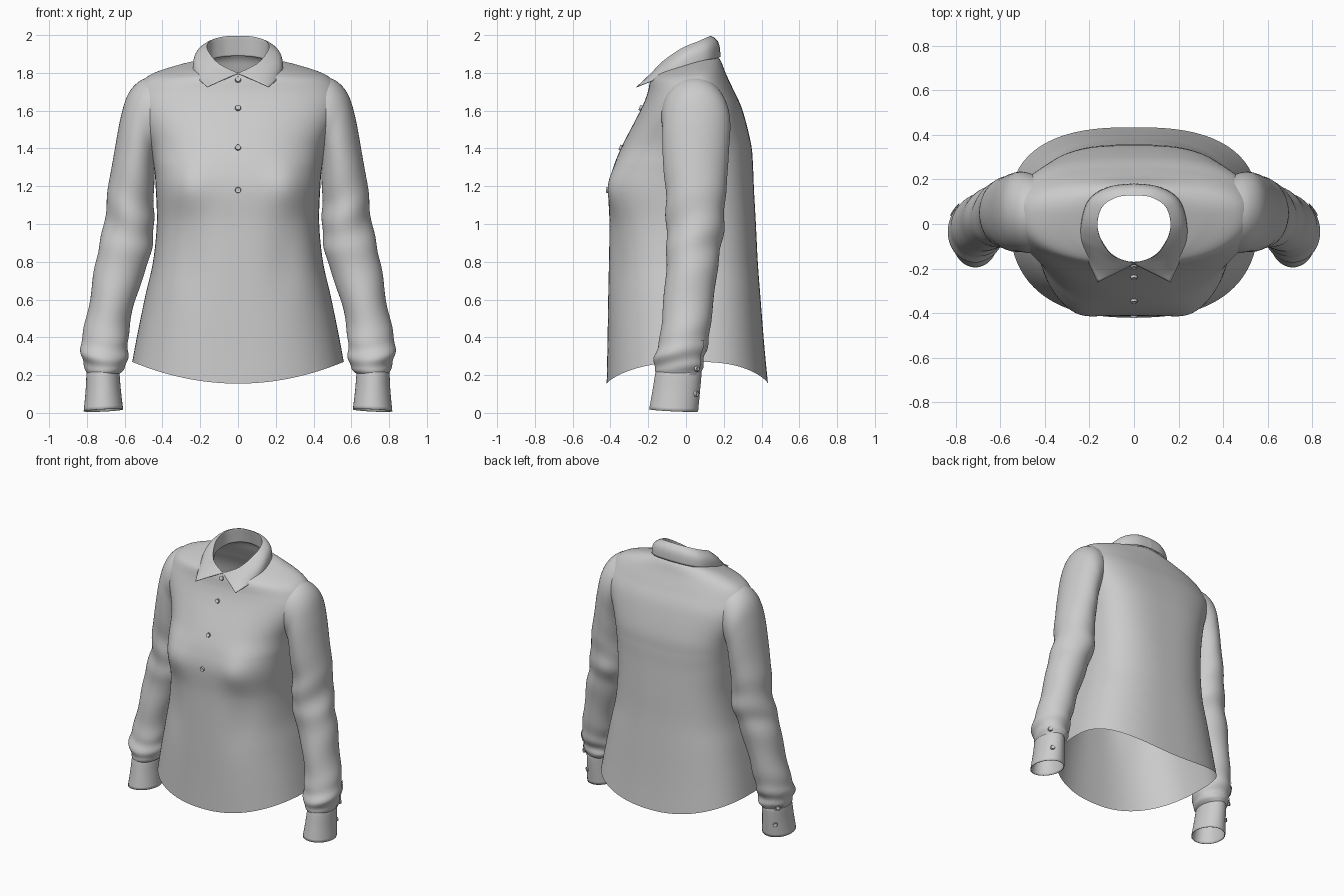
import bpy, bmesh
from math import sin, cos, pi, exp
from mathutils import Vector

if "Cube" in bpy.data.objects:
    bpy.data.objects.remove(bpy.data.objects["Cube"])


def interp(rows, v):
    """Catmull-Rom interpolation through rows of numbers, v in row units."""
    i = max(0, min(int(v), len(rows) - 2))
    t = v - i
    a, b, c, d = (rows[max(0, min(k, len(rows) - 1))] for k in range(i - 1, i + 3))
    return [0.5 * (2 * q + (r - p) * t + (2 * p - 5 * q + 4 * r - s) * t * t
                   + (3 * q - p - 3 * r + s) * t ** 3) for p, q, r, s in zip(a, b, c, d)]


def smooth(ob):
    bpy.ops.object.select_all(action='DESELECT')
    ob.select_set(True)
    bpy.context.view_layer.objects.active = ob
    bpy.ops.object.shade_smooth_by_angle(angle=0.9)


def sheet(name, fn, us, vs, closed=False, mirror=False, thick=0, cut=None):
    """Quad grid from fn(u, v); optional mirror, thickness and face removal."""
    bm = bmesh.new()
    g = [[bm.verts.new(fn(u, v)) for u in us] for v in vs]
    n = len(us)
    for j in range(len(vs) - 1):
        for i in range(n if closed else n - 1):
            k = (i + 1) % n
            bm.faces.new((g[j][i], g[j][k], g[j + 1][k], g[j + 1][i]))
    if cut:
        bad = [f for f in bm.faces if cut(f.calc_center_median())]
        bmesh.ops.delete(bm, geom=bad, context='FACES')
    me = bpy.data.meshes.new(name)
    bm.to_mesh(me)
    bm.free()
    ob = bpy.data.objects.new(name, me)
    bpy.context.collection.objects.link(ob)
    if mirror:
        m = ob.modifiers.new("mirror", 'MIRROR')
        m.merge_threshold = 0.0005
    if thick:
        s = ob.modifiers.new("thickness", 'SOLIDIFY')
        s.thickness = thick
        s.offset = 0
    smooth(ob)
    return ob


def steps(a, b, n):
    return [a + (b - a) * i / n for i in range(n + 1)]


def spow(x, p):
    return (1 if x >= 0 else -1) * abs(x) ** p


# Torso sections: z, tilt, half width, front y, back y, front and back squareness, hem curve
BODY = [(.155, 0, .56, -.42, .434, 2.5, 2.6, 1), (.35, 0, .532, -.416, .415, 2.5, 2.6, .6),
        (.6, 0, .49, -.412, .395, 2.5, 2.6, .2), (.8, 0, .45, -.408, .38, 2.6, 2.6, 0),
        (1.0, 0, .43, -.405, .37, 2.7, 2.7, 0), (1.18, 0, .435, -.41, .36, 2.9, 2.8, 0),
        (1.3, 0, .445, -.385, .355, 2.8, 2.9, 0), (1.42, 0, .47, -.335, .345, 2.5, 2.9, 0),
        (1.6, 0, .54, -.242, .30, 2.4, 2.7, 0), (1.7, .05, .535, -.205, .25, 2.3, 2.5, 0),
        (1.778, .1, .475, -.19, .21, 2.2, 2.3, 0), (1.825, .2, .33, -.18, .185, 2, 2, 0),
        (1.85, .28, .18, -.17, .16, 2, 2, 0)]


def body_pt(th, v):
    z, tilt, a, yf, yb, nf, nb, hem = interp(BODY, v)
    n = nb if sin(th) > 0 else nf
    cx, cy = spow(cos(th), 2 / n), spow(sin(th), 2 / n)
    c = .045
    x, y = a * cx, c + cy * ((yb - c) if cy > 0 else (c - yf))
    # Bust, and the cloth hanging below it
    if cy < 0:
        y -= .03 * exp(-((abs(x) - .26) / .11) ** 2 - ((z - 1.2) / .13) ** 2)
        y += .015 * exp(-((abs(x) - .26) / .1) ** 2 - ((z - .82) / .2) ** 2)
    return Vector((x, y, z + tilt * y + .115 * hem * cx * cx))


def in_armhole(p):
    return abs(p.x) > .4 and ((p.y - .045) / .165) ** 2 + ((p.z - 1.565) / .195) ** 2 < .72


ring = [2 * pi * i / 160 for i in range(160)]
sheet("shirt_body", body_pt, ring, steps(0, 12, 130), closed=True, cut=in_armhole)

# Sleeve sections: outer x, z, inner x, z, front y, back y
SLEEVE = [(.43, 1.79, .43, 1.37, -.13, .215), (.52, 1.757, .433, 1.365, -.13, .23),
          (.583, 1.685, .436, 1.345, -.125, .235), (.622, 1.56, .44, 1.30, -.125, .23),
          (.655, 1.38, .443, 1.22, -.12, .222), (.69, 1.18, .448, 1.1, -.105, .21),
          (.71, .98, .443, .96, -.105, .2), (.755, .8, .475, .8, -.105, .17),
          (.787, .58, .55, .58, -.12, .145), (.822, .42, .577, .42, -.135, .125),
          (.832, .31, .585, .31, -.165, .10), (.81, .235, .60, .235, -.165, .09),
          (.795, .195, .637, .2, -.152, .072)]
CUFF = [(.795, .215, .637, .215, -.155, .075), (.80, .205, .63, .21, -.16, .08),
        (.805, .11, .622, .115, -.175, .072), (.815, .002, .61, .012, -.193, .062)]


def tube_pt(rows, th, v, puff=1.0):
    xo, zo, xi, zi, yf, yb = interp(rows, v)
    c = Vector(((xo + xi) / 2, (yf + yb) / 2, (zo + zi) / 2))
    d = Vector(((xo - xi) / 2 * cos(th), (yb - yf) / 2 * sin(th), (zo - zi) / 2 * cos(th)))
    return c + d * puff


def sleeve_pt(th, v):
    # Crumpled cloth around the elbow and above the cuff
    w = .035 * exp(-((v - 6.3) / 1.3) ** 2) + .04 * exp(-((v - 10) / 1.2) ** 2)
    return tube_pt(SLEEVE, th, v, 1 + w * (sin(5.2 * v + 2 * sin(th + .5)) + .6 * sin(3 * th + 2.3 * v)))


def cuff_pt(th, v):
    return tube_pt(CUFF, th, v) + Vector((0, 0, .012 * v / 3 * (1 - sin(th)) / 2))


arm = [2 * pi * i / 56 for i in range(56)]
sheet("sleeves", sleeve_pt, arm, steps(0, 12, 110), closed=True, mirror=True)
sheet("cuffs", cuff_pt, arm, steps(0, 3, 12), closed=True, mirror=True, thick=.004)


# Narrow overlap at the sleeve opening
def opening_pt(th, v):
    return sleeve_pt(th, v) + Vector((cos(th), sin(th), 0)) * .006


sheet("sleeve_plackets", opening_pt, steps(.5, .95, 6), steps(9.3, 11.9, 24), mirror=True)

# Collar rails from front to centre back: stand base, fold line, outer edge
STAND = [(0, -.172, 1.775), (.09, -.15, 1.795), (.165, -.03, 1.84),
         (.15, .08, 1.868), (.08, .135, 1.885), (0, .15, 1.89)]
FOLD = [(0, -.178, 1.797), (.105, -.135, 1.85), (.163, -.03, 1.925),
        (.148, .07, 1.968), (.08, .12, 1.99), (0, .13, 1.995)]
EDGE = [(.163, -.262, 1.725), (.226, -.11, 1.785), (.236, 0, 1.832),
        (.2, .11, 1.862), (.11, .166, 1.88), (0, .18, 1.885)]


def collar_pt(u, v):
    s, f, e = (Vector(interp(r, u)) for r in (STAND, FOLD, EDGE))
    if v <= 1:
        return s.lerp(f, v)
    t = v - 1
    out = Vector((e.x - f.x, e.y - f.y, 0)) * .3 + Vector((0, 0, .02))
    p = f.lerp(e, t) + out * sin(pi * t) * min(1, u * .8)
    p.z = min(p.z, 1.998)
    return p


sheet("collar", collar_pt, steps(0, 5, 50), steps(0, 2, 24), mirror=True, thick=.004)


# Buttons: disc with a raised rim
def button(name, pos, normal):
    bm = bmesh.new()
    bmesh.ops.create_cone(bm, cap_ends=True, segments=20, radius1=.016, radius2=.014, depth=.012)
    top = max(bm.faces, key=lambda f: f.calc_center_median().z)
    bmesh.ops.inset_region(bm, faces=[top], thickness=.004)
    bmesh.ops.translate(bm, verts=top.verts, vec=(0, 0, -.003))
    me = bpy.data.meshes.new(name)
    bm.to_mesh(me)
    bm.free()
    ob = bpy.data.objects.new(name, me)
    bpy.context.collection.objects.link(ob)
    ob.location = pos
    ob.rotation_euler = Vector(normal).to_track_quat('Z', 'Y').to_euler()
    smooth(ob)


for i, (y, z, nz) in enumerate([(-.192, 1.765, .5), (-.241, 1.615, .45),
                                (-.347, 1.405, .45), (-.417, 1.18, 0)]):
    button(f"front_button_{i + 1}", (0, y, z), (0, -1, nz))
for side in (-1, 1):
    for part, p in (("cuff", cuff_pt(1.0, 2.1)), ("sleeve", opening_pt(.75, 11))):
        button(f"{part}_button_{'left' if side > 0 else 'right'}",
               (side * (p.x + .003), p.y + .004, p.z), (side * .55, .85, 0))
